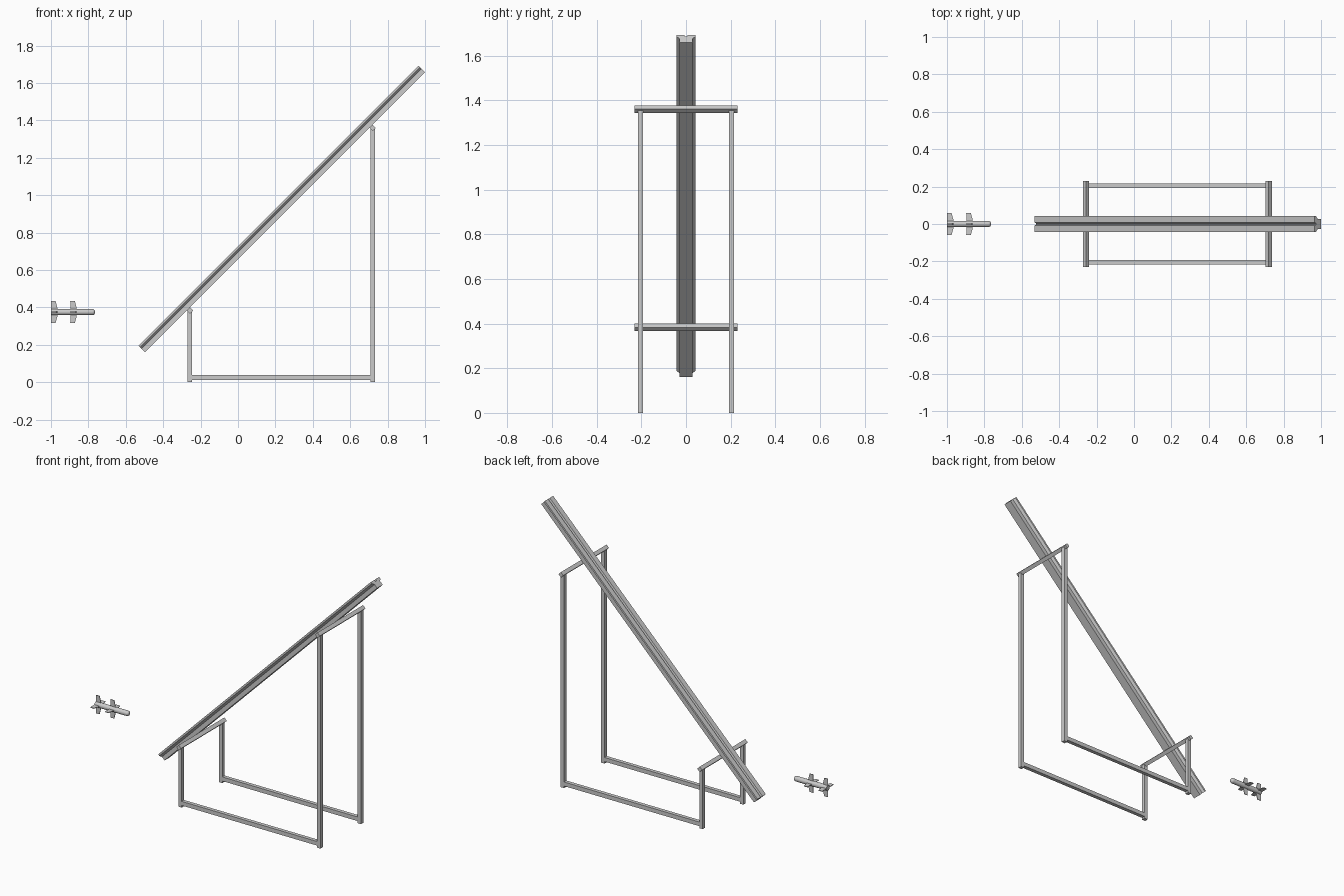
import bpy, bmesh
from math import pi, cos, sin
from mathutils import Vector, Matrix

if "Cube" in bpy.data.objects:
    bpy.data.objects.remove(bpy.data.objects["Cube"])


def finish(name, bm):
    bmesh.ops.recalc_face_normals(bm, faces=bm.faces)
    me = bpy.data.meshes.new(name)
    bm.to_mesh(me)
    bm.free()
    ob = bpy.data.objects.new(name, me)
    bpy.context.collection.objects.link(ob)
    return ob


def extrude(name, points, direction):
    """Extrude a closed planar outline along a vector."""
    bm = bmesh.new()
    face = bm.faces.new([bm.verts.new(p) for p in points])
    out = bmesh.ops.extrude_face_region(bm, geom=[face])
    moved = [g for g in out["geom"] if isinstance(g, bmesh.types.BMVert)]
    bmesh.ops.translate(bm, verts=moved, vec=direction)
    return finish(name, bm)


def box(name, centre, size, tilt=0):
    bm = bmesh.new()
    m = (Matrix.Translation(centre) @ Matrix.Rotation(tilt, 4, 'Y')
         @ Matrix.Diagonal((*size, 1)))
    bmesh.ops.create_cube(bm, size=1, matrix=m)
    return finish(name, bm)


# Launch rail: flanged section with a groove on top, tilted 45 degrees
half = [(0.028, 0), (0.028, 0.026), (0.042, 0.038), (0.042, 0.0495),
        (0.008, 0.0495), (0.004, 0.038)]
section = half + [(-y, h) for y, h in reversed(half)]
start, end = Vector((-0.498, 0, 0.16)), Vector((1.0, 0, 1.658))
normal = Vector((-1, 0, 1)).normalized()
extrude("launch_rail", [start + normal * h + Vector((0, y, 0)) for y, h in section],
        end - start)

# Support frame: legs, base bars and diamond-set crossbars
T = 0.024
low_x, high_x, side_y = -0.257, 0.72, 0.204
for label, x, top in (("low", low_x, 0.383), ("high", high_x, 1.36)):
    box(label + "_crossbar", (x, 0, top), (T, 0.46, T), pi / 4)
    for side, s in (("front", -1), ("back", 1)):
        box(f"{label}_{side}_leg", (x, s * side_y, top / 2), (T, T, top))
for side, s in (("front", -1), ("back", 1)):
    box(side + "_base_bar", ((low_x + high_x) / 2, s * side_y, 0.026),
        (high_x - low_x - T, T, 0.026))

# Rocket body: lathed profile with a rounded nose
axis_z, radius = 0.375, 0.0165
profile = [(-1.0, 0), (-1.0, radius), (-0.779, radius)]
profile += [(-0.779 + 0.014 * sin(a), 0.0045 + 0.012 * cos(a))
            for a in (pi / 8, pi / 4, 3 * pi / 8, pi / 2)] + [(-0.765, 0)]
bm = bmesh.new()
verts = [bm.verts.new((x, 0, axis_z + r)) for x, r in profile]
edges = [bm.edges.new(pair) for pair in zip(verts, verts[1:])]
bmesh.ops.spin(bm, geom=verts + edges, cent=(0, 0, axis_z), axis=(1, 0, 0),
               angle=2 * pi, steps=32)
bmesh.ops.remove_doubles(bm, verts=bm.verts, dist=1e-5)
body = finish("rocket_body", bm)
bpy.context.view_layer.objects.active = body
body.select_set(True)
bpy.ops.object.shade_smooth_by_angle()

# Rocket fins: two sets of four tapered plates
fin_sets = {
    "tail_fin": [(-1.0, 0.01), (-0.966, 0.01), (-0.966, 0.024), (-0.975, 0.058), (-1.0, 0.058)],
    "mid_fin": [(-0.895, 0.01), (-0.863, 0.01), (-0.863, 0.024), (-0.872, 0.058), (-0.897, 0.058),
                (-0.895, 0.024)],
}
for name, outline in fin_sets.items():
    for i in range(4):
        turn = Matrix.Rotation(i * pi / 2, 3, 'X')
        centre = Vector((0, 0, axis_z))
        pts = [centre + turn @ Vector((x, -0.002, r)) for x, r in outline]
        extrude(f"{name}_{i + 1}", pts, turn @ Vector((0, 0.004, 0)))
